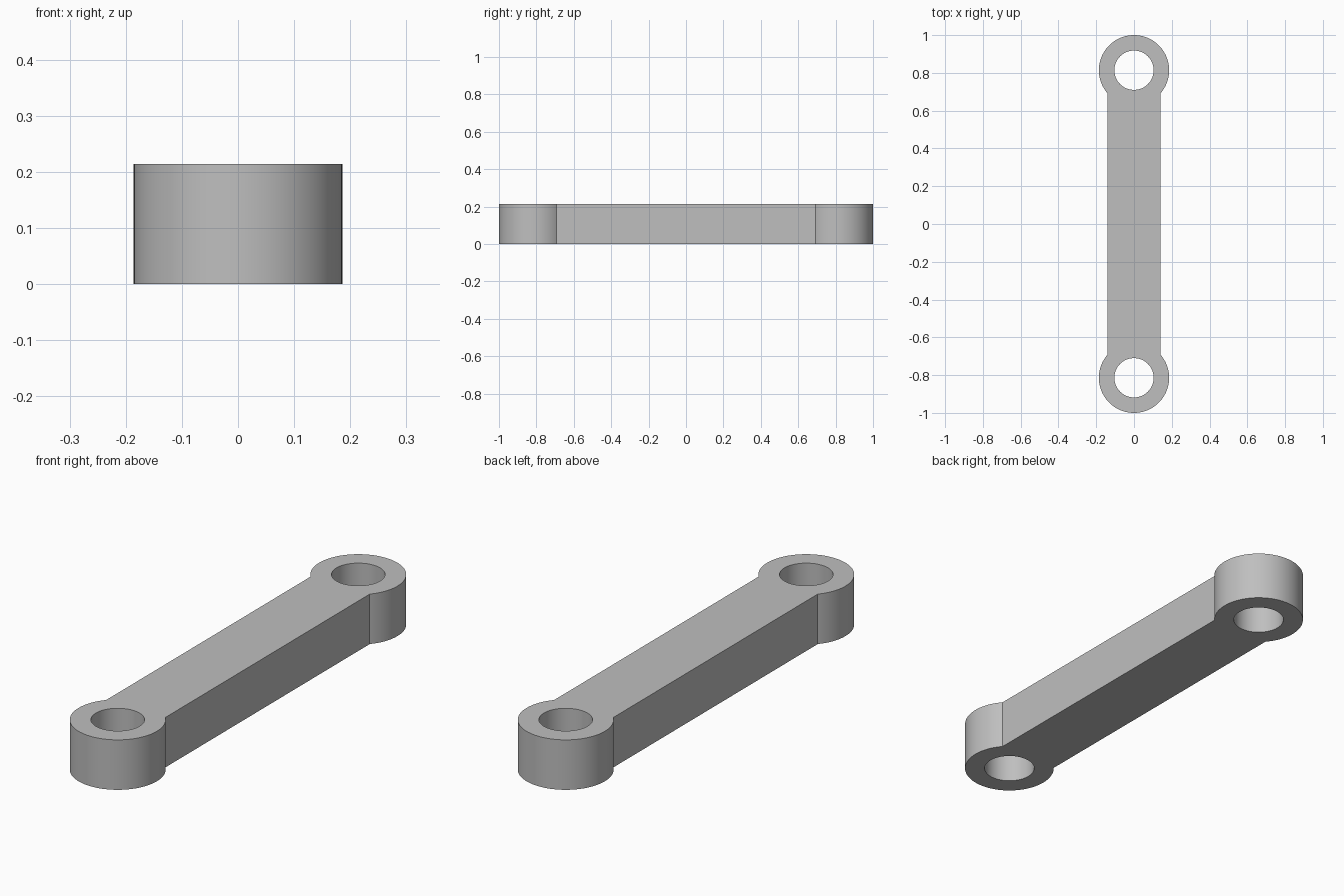
import bpy, bmesh
from math import sin, cos, asin, pi

cube = bpy.data.objects.get("Cube")
if cube:
    bpy.data.objects.remove(cube)

EYE_Y, EYE_R, HOLE_R = 0.814, 0.186, 0.104
BAR_HALF, HEIGHT, SEGMENTS = 0.14, 0.214, 64

grey = bpy.data.materials.new("plain_grey")
grey.use_nodes = True
colour = (0.52, 0.52, 0.52, 1)
grey.diffuse_color = colour
grey.node_tree.nodes["Principled BSDF"].inputs["Base Color"].default_value = colour


def arc(centre_y, radius, start, end, steps):
    """Points along an arc about the centre line."""
    angles = [start + (end - start) * i / steps for i in range(steps + 1)]
    return [(radius * cos(a), centre_y + radius * sin(a)) for a in angles]


def add_loop(bm, points):
    verts = [bm.verts.new((x, y, 0)) for x, y in points]
    return [bm.edges.new((v, verts[i - 1])) for i, v in enumerate(verts)]


bm = bmesh.new()

# Outline: two rounded ends joined by the straight bar sides
neck = -pi / 2 + asin(BAR_HALF / EYE_R)
back_end = arc(EYE_Y, EYE_R, neck, pi - neck, SEGMENTS)
front_end = [(-x, -y) for x, y in back_end]
edges = add_loop(bm, back_end + front_end)

# Pin holes
for side in (1, -1):
    edges += add_loop(bm, arc(side * EYE_Y, HOLE_R, 0, 2 * pi, SEGMENTS)[:-1])

# Fill the flat shape and give it thickness
bmesh.ops.triangle_fill(bm, edges=edges, use_beauty=True, use_dissolve=False)
extruded = bmesh.ops.extrude_face_region(bm, geom=bm.faces[:], use_keep_orig=True)
top = [g for g in extruded["geom"] if isinstance(g, bmesh.types.BMVert)]
bmesh.ops.translate(bm, verts=top, vec=(0, 0, HEIGHT))
bmesh.ops.recalc_face_normals(bm, faces=bm.faces[:])

mesh = bpy.data.meshes.new("link_arm")
bm.to_mesh(mesh)
bm.free()
mesh.materials.append(grey)
link = bpy.data.objects.new("link_arm", mesh)
bpy.context.collection.objects.link(link)

# Smooth round walls, sharp rims and neck corners
bpy.ops.object.select_all(action="DESELECT")
link.select_set(True)
bpy.context.view_layer.objects.active = link
bpy.ops.object.shade_smooth_by_angle(angle=pi / 6)
